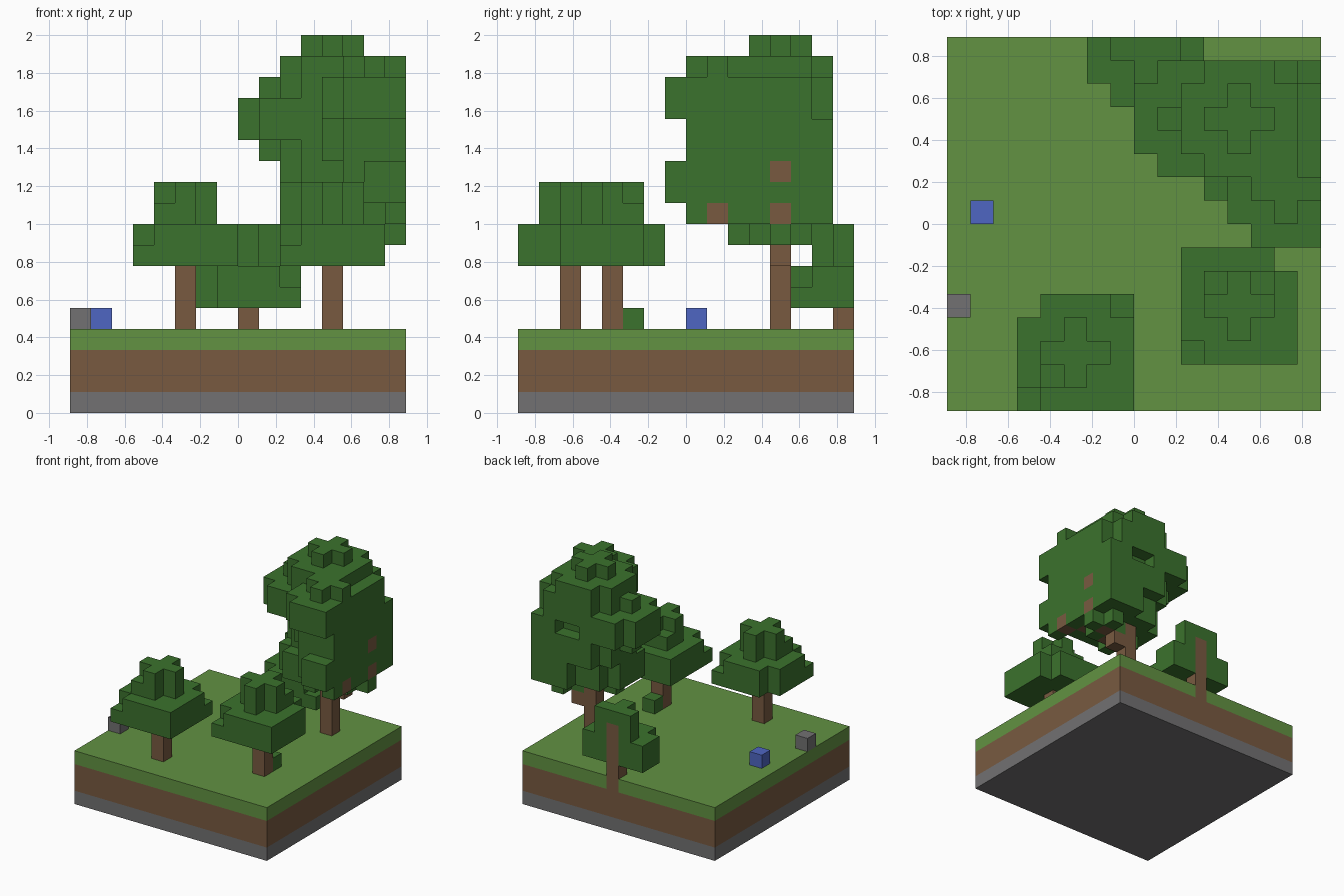
import bpy, bmesh
from mathutils import Vector

if "Cube" in bpy.data.objects:
    bpy.data.objects.remove(bpy.data.objects["Cube"])

N = 16          # blocks along each side of the ground
U = 1 / 9       # block size


def material(name, rgb):
    """Flat material from 0-255 screen values."""
    col = [((c / 255 + 0.055) / 1.055) ** 2.4 for c in rgb] + [1]
    m = bpy.data.materials.new(name)
    m.use_nodes = True
    m.diffuse_color = col
    bsdf = m.node_tree.nodes["Principled BSDF"]
    bsdf.inputs["Base Color"].default_value = col
    return m


leaf = material("leaf_green", (59, 114, 45))
grass = material("grass_green", (98, 146, 66))
earth = material("earth_brown", (120, 90, 64))
stone = material("stone_grey", (114, 113, 114))
blue = material("flower_blue", (78, 102, 194))

world = {}      # block position -> part name; the first part placed wins
paint = {}      # part name -> material


def put(part, mat, blocks):
    paint[part] = mat
    for b in blocks:
        if 0 <= b[0] < N and 0 <= b[1] < N:
            world.setdefault(b, part)


def small_tree(name, ci, cj, k, corners, extra=()):
    """Short tree: wide lower canopy with chosen corner heights, plus-shaped top."""
    put(name + "_trunk", earth, [(ci, cj, z) for z in range(3, k + 3)])
    blocks = []
    for dx in range(-2, 3):
        for dy in range(-2, 3):
            for z in range(corners.get((dx, dy), 2)):
                blocks.append((ci + dx, cj + dy, k + z))
            if abs(dx) + abs(dy) < 2:
                blocks += [(ci + dx, cj + dy, k + z) for z in (2, 3)]
    blocks += [(ci + dx, cj + dy, k + 2) for dx, dy in extra]
    put(name + "_canopy", leaf, blocks)


def leaf_ball(ci, cj, k):
    """Four layers: narrow, wide, wide, narrow, all with cut corners."""
    return [(ci + dx, cj + dy, k + z)
            for z, r in enumerate((2, 3, 3, 2))
            for dx in range(-2, 3) for dy in range(-2, 3)
            if (abs(dx) + 0.5) ** 2 + (abs(dy) + 0.5) ** 2 <= r * r]


# Small trees; the back one is cut off by the edge of the ground
small_tree("front_tree", 5, 2, 7, {(-2, 2): 0, (-2, -2): 1, (2, 2): 1}, [(-1, -1)])
small_tree("side_tree", 12, 4, 7, {(2, 2): 0, (-2, -2): 1}, [(-1, 1), (1, 1)])
small_tree("back_tree", 8, 15, 5, {(-2, -2): 0, (2, -2): 1})

# Tall tree: trunk, branches and overlapping leaf balls
put("tall_tree_trunk", earth, [(12, 12, z) for z in range(3, 15)])
put("tall_tree_branches", earth, [
    (13, 12, 7), (14, 12, 8), (13, 11, 8), (14, 10, 9), (15, 9, 9),
    (15, 12, 9), (15, 12, 11)])
for ball in [(12, 12, 14), (10, 12, 12), (13, 12, 13), (14, 9, 13),
             (14, 10, 11), (15, 12, 11), (12, 12, 10), (15, 9, 9),
             (15, 12, 9), (14, 12, 8), (12, 11, 8)]:
    put("tall_tree_canopy", leaf, leaf_ball(*ball))

# Single blocks on the ground
put("blue_block", blue, [(1, 8, 4)])
put("stone_block", stone, [(0, 4, 4)])
put("bush_block", leaf, [(12, 5, 4)])

# Ground layers
for part, mat, levels in [("stone_layer", stone, [0]),
                          ("earth_layer", earth, [1, 2]),
                          ("grass_layer", grass, [3])]:
    put(part, mat, [(x, y, z) for x in range(N) for y in range(N) for z in levels])


def build(part):
    """Mesh the exposed block sides of one part and merge flat areas."""
    bm = bmesh.new()
    for b, owner in world.items():
        if owner != part:
            continue
        mid = Vector(b) + Vector((0.5, 0.5, 0.5))
        for axis in range(3):
            for s in (-1, 1):
                n = Vector((0, 0, 0))
                n[axis] = s
                if tuple(int(c) for c in Vector(b) + n) in world:
                    continue
                u = Vector((0, 0, 0))
                u[(axis + 1) % 3] = 1
                v = n.cross(u)
                quad = [mid + (n + u * a + v * c) / 2
                        for a, c in ((-1, -1), (1, -1), (1, 1), (-1, 1))]
                bm.faces.new([bm.verts.new((p - Vector((N / 2, N / 2, 0))) * U)
                              for p in quad])
    bmesh.ops.remove_doubles(bm, verts=bm.verts, dist=0.001)
    bmesh.ops.dissolve_limit(bm, angle_limit=0.01, verts=bm.verts, edges=bm.edges)
    mesh = bpy.data.meshes.new(part)
    bm.to_mesh(mesh)
    bm.free()
    mesh.materials.append(paint[part])
    bpy.context.collection.objects.link(bpy.data.objects.new(part, mesh))


for part_name in paint:
    build(part_name)
